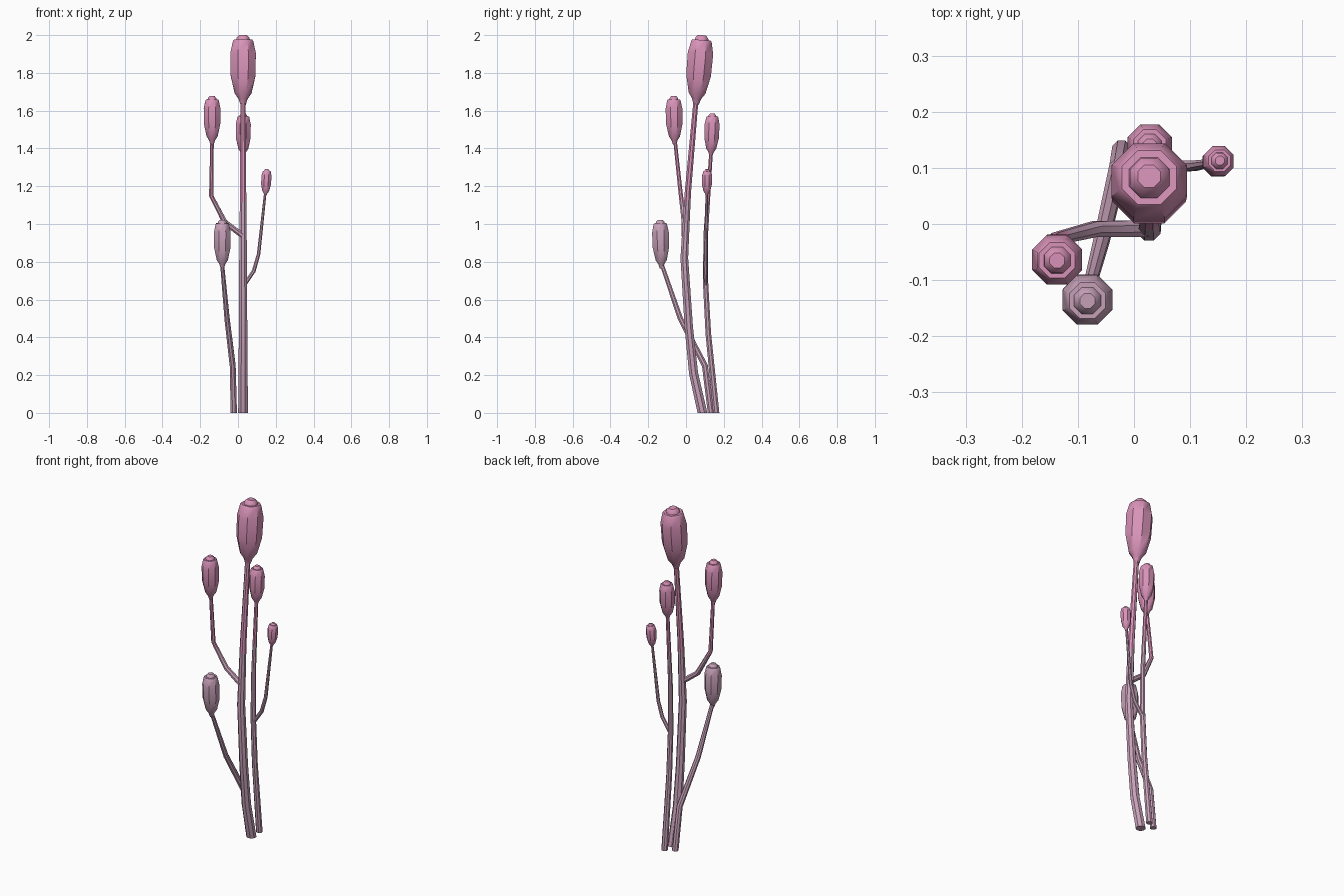
import bpy, bmesh, math
from mathutils import Vector

if "Cube" in bpy.data.objects:
    bpy.data.objects.remove(bpy.data.objects["Cube"])

def material(name, rgb):
    m = bpy.data.materials.new(name)
    m.diffuse_color = (*rgb, 1)
    m.use_nodes = True
    m.node_tree.nodes["Principled BSDF"].inputs["Base Color"].default_value = m.diffuse_color
    return m

MATS = [material("dusty_mauve", (0.58, 0.36, 0.49)),
        material("rose_pink", (0.69, 0.29, 0.48))]
PINK_FROM = 1.12      # height where mauve turns pink
SIDES = 8

def tube(name, rings):
    """Skin a tube through (centre, radius) rings, each square to the path."""
    bm = bmesh.new()
    pts = [Vector(p) for p, r in rings]
    loops = []
    for i, (p, r) in enumerate(rings):
        d = (pts[min(i + 1, len(pts) - 1)] - pts[max(i - 1, 0)]).normalized()
        if i == 0 and pts[0].z == 0:
            d = Vector((0, 0, 1))          # flat cut on the ground
        u = (Vector((1, 0, 0)) - d * d.x).normalized()
        if abs(d.x) > 0.95:
            u = (Vector((0, 0, 1)) - d * d.z).normalized()
        v = d.cross(u)
        loops.append([bm.verts.new(pts[i] + r * (u * math.cos(a) + v * math.sin(a)))
                      for a in (2 * math.pi * (k + 0.5) / SIDES for k in range(SIDES))])
    for a, b in zip(loops, loops[1:]):
        for k in range(SIDES):
            n = (k + 1) % SIDES
            bm.faces.new((a[k], a[n], b[n], b[k]))
    bm.faces.new(loops[0][::-1])
    bm.faces.new(loops[-1])
    bmesh.ops.recalc_face_normals(bm, faces=bm.faces[:])
    # colour by height, with a clean cut at the colour change
    bmesh.ops.bisect_plane(bm, geom=bm.verts[:] + bm.edges[:] + bm.faces[:],
                           plane_co=(0, 0, PINK_FROM), plane_no=(0, 0, 1))
    for f in bm.faces:
        f.material_index = int(f.calc_center_median().z > PINK_FROM)
    me = bpy.data.meshes.new(name)
    bm.to_mesh(me)
    bm.free()
    for m in MATS:
        me.materials.append(m)
    ob = bpy.data.objects.new(name, me)
    bpy.context.collection.objects.link(ob)
    bpy.ops.object.select_all(action='DESELECT')
    ob.select_set(True)
    bpy.context.view_layer.objects.active = ob
    bpy.ops.object.shade_smooth_by_angle(angle=math.radians(40))

# bud profile: (fraction of height, fraction of largest radius)
BUD = [(0, .2), (.09, .36), (.17, .66), (.42, .97), (.74, 1.0), (.91, .8), (.93, .72)]
CAP = [(.84, .5), (.91, .56), (.96, .5), (1, .3)]

def bud(name, base, top, radius):
    base, top = Vector(base), Vector(top)
    for part, profile in ((name + "_bud", BUD), (name + "_bud_cap", CAP)):
        tube(part, [(base.lerp(top, t), radius * r) for t, r in profile])

# stems and branches
tube("main_stem", [((.027, .087, 0), .028), ((.027, .04, .21), .026), ((.027, .015, .45), .024),
                   ((.027, -.009, .82), .022), ((.027, .01, 1.17), .018), ((.027, .055, 1.68), .014)])
tube("front_stem", [((-.022, .132, 0), .018), ((-.028, .10, .25), .017),
                    ((-.058, -.03, .5), .015), ((-.085, -.133, .8), .011)])
tube("back_stem", [((.028, .16, 0), .018), ((.028, .118, .42), .016), ((.028, .103, .7), .015),
                   ((.028, .105, .95), .013), ((.028, .135, 1.42), .010)])
tube("left_branch", [((.022, -.008, .94), .016), ((-.07, -.009, 1.01), .015),
                     ((-.142, -.027, 1.15), .012), ((-.137, -.06, 1.46), .010)])
tube("right_branch", [((.035, .105, .68), .011), ((.083, .103, .75), .011),
                      ((.109, .104, .84), .010), ((.145, .11, 1.17), .007)])

# buds
bud("main", (.027, .053, 1.63), (.027, .085, 2.0), .073)
bud("left", (-.137, -.06, 1.42), (-.137, -.065, 1.677), .048)
bud("back", (.028, .132, 1.36), (.028, .14, 1.585), .043)
bud("front", (-.083, -.13, .765), (-.083, -.137, 1.022), .048)
bud("right", (.145, .109, 1.15), (.153, .113, 1.29), .029)
